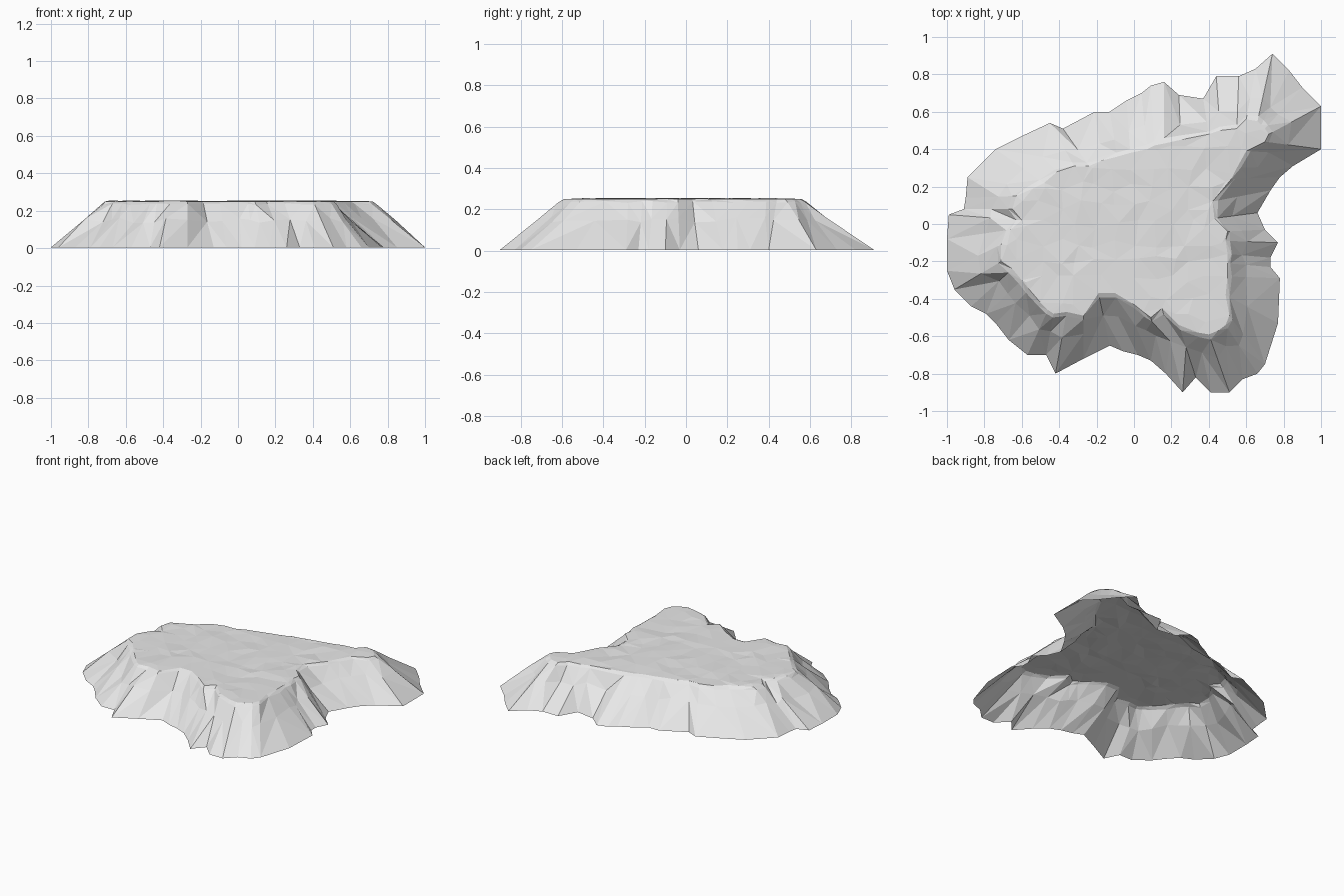
import bpy
import bmesh
import random
from mathutils import Vector
from mathutils.geometry import delaunay_2d_cdt

random.seed(4)
TOP = 0.25

old_cube = bpy.data.objects.get("Cube")
if old_cube:
    bpy.data.objects.remove(old_cube, do_unlink=True)

# Outline of the foot, counterclockwise from the east spur
FOOT = [
    (1, .4), (1, .63), (.9, .73), (.83, .82), (.74, .91), (.65, .83), (.56, .79), (.44, .79),
    (.37, .67), (.24, .69), (.16, .76), (.09, .74), (.04, .7), (-.04, .66), (-.13, .6),
    (-.21, .6), (-.38, .51), (-.45, .54), (-.6, .47), (-.74, .4), (-.89, .25), (-.9, .14),
    (-.91, .08), (-.99, .05), (-1, -.08), (-1, -.25), (-.96, -.35), (-.87, -.44),
    (-.79, -.48), (-.74, -.53), (-.67, -.62), (-.57, -.7), (-.47, -.7), (-.42, -.8),
    (-.27, -.72), (-.13, -.65), (-.06, -.68), (.02, -.7), (.09, -.73), (.17, -.8),
    (.26, -.9), (.33, -.82), (.41, -.9), (.51, -.9), (.58, -.83), (.66, -.8), (.7, -.75),
    (.77, -.53), (.78, -.29), (.73, -.23), (.73, -.18), (.77, -.1), (.7, -.03),
    (.66, .06), (.73, .18), (.78, .25), (.85, .31), (.95, .37),
]

# Edge of the flat top, one point above each foot point
RIM = [
    (.7, .44), (.72, .48), (.7, .51), (.68, .53), (.66, .55), (.6, .56), (.55, .51), (.46, .5),
    (.4, .48), (.25, .45), (.16, .43), (.11, .42), (.07, .4), (-.02, .38), (-.09, .36),
    (-.17, .34), (-.24, .31), (-.32, .31), (-.41, .28), (-.48, .22), (-.54, .19), (-.63, .15),
    (-.65, .08), (-.6, .02), (-.66, -.03), (-.71, -.11), (-.71, -.2), (-.65, -.24),
    (-.6, -.3), (-.56, -.35), (-.5, -.42), (-.46, -.46), (-.43, -.48), (-.36, -.47),
    (-.27, -.49), (-.19, -.37), (-.1, -.37), (0, -.43), (.05, -.47), (.09, -.5),
    (.15, -.45), (.24, -.54), (.34, -.58), (.4, -.59), (.45, -.57), (.49, -.54), (.51, -.49),
    (.49, -.38), (.5, -.28), (.5, -.21), (.5, -.16), (.49, -.09), (.5, -.04),
    (.43, .03), (.42, .12), (.52, .24), (.55, .3), (.6, .39),
]


def make_material(name, colour):
    material = bpy.data.materials.new(name)
    material.use_nodes = True
    material.diffuse_color = colour
    shader = next(n for n in material.node_tree.nodes if n.type == 'BSDF_PRINCIPLED')
    shader.inputs["Base Color"].default_value = colour
    return material


def add_ring(bm, outward, height, wobble):
    """Ring of vertices part of the way from the rim out to the foot."""
    ring = []
    for rim, foot in zip(RIM, FOOT):
        reach = outward + random.uniform(-wobble, wobble)
        spot = Vector(rim).lerp(Vector(foot), reach)
        lift = random.uniform(-wobble, wobble) * TOP
        ring.append(bm.verts.new((spot.x, spot.y, height + lift)))
    return ring


def bridge(bm, lower, upper):
    """Band of triangles with randomly turned diagonals."""
    count = len(lower)
    for i in range(count):
        j = (i + 1) % count
        a, b, c, d = lower[i], lower[j], upper[j], upper[i]
        if random.random() < 0.5:
            triangles = ((a, b, c), (a, c, d))
        else:
            triangles = ((a, b, d), (b, c, d))
        for triangle in triangles:
            bm.faces.new(triangle)


def add_cap(bm, rim_ring):
    """Gently uneven triangulated ground inside the rim."""
    count = len(rim_ring)
    points = [Vector(v.co.xy) for v in rim_ring]
    step = 0.1
    for row in range(-7, 7):
        for column in range(-8, 9):
            shift = Vector((random.uniform(-.3, .3), random.uniform(-.3, .3)))
            points.append((Vector((column, row)) + shift) * step)
    result = delaunay_2d_cdt(points, [], [list(range(count))], 1, 1e-5)
    spots, faces, origins = result[0], result[2], result[3]
    made = {}

    def vertex(index):
        if index not in made:
            source = min(origins[index], default=count)
            if source < count:
                made[index] = rim_ring[source]
            else:
                height = TOP + random.uniform(-.003, .006)
                made[index] = bm.verts.new((spots[index].x, spots[index].y, height))
        return made[index]

    for face in faces:
        bm.faces.new([vertex(i) for i in face])


# Open-bottomed plateau: foot, slope, lip and flat top
bm = bmesh.new()
rings = [
    add_ring(bm, 1, 0.004, 0),
    add_ring(bm, 0.38, 0.15, 0.06),
    add_ring(bm, 0.08, 0.235, 0.02),
    add_ring(bm, 0, TOP, 0),
]
for lower, upper in zip(rings, rings[1:]):
    bridge(bm, lower, upper)
add_cap(bm, rings[-1])

mesh = bpy.data.meshes.new("plateau")
bm.to_mesh(mesh)
bm.free()
mesh.materials.append(make_material("pale grey rock", (0.8, 0.8, 0.8, 1)))
plateau = bpy.data.objects.new("plateau", mesh)
bpy.context.collection.objects.link(plateau)
